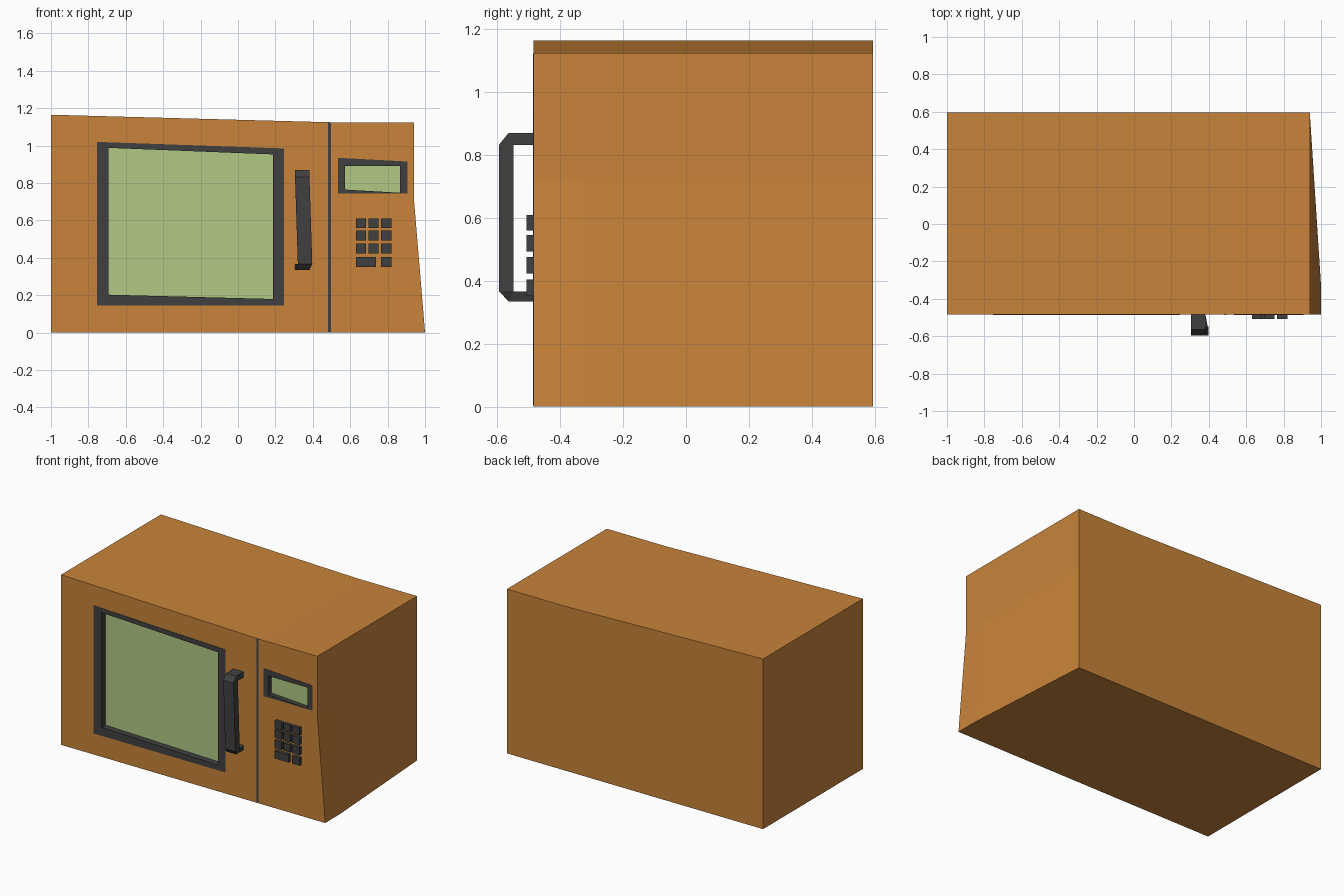
import bpy, bmesh

if "Cube" in bpy.data.objects:
    bpy.data.objects.remove(bpy.data.objects["Cube"])

FRONT, SPLIT, BACK = -0.485, -0.33, 0.595


def material(name, rgb):
    m = bpy.data.materials.new(name)
    m.diffuse_color = (*rgb, 1)
    m.use_nodes = True
    m.node_tree.nodes["Principled BSDF"].inputs["Base Color"].default_value = m.diffuse_color
    return m


ORANGE = material("orange", (0.58, 0.23, 0.042))
DARK = material("dark", (0.051, 0.051, 0.051))
GREEN = material("green", (0.44, 0.584, 0.231))


def finish(name, bm, mat):
    bmesh.ops.recalc_face_normals(bm, faces=bm.faces)
    me = bpy.data.meshes.new(name)
    bm.to_mesh(me)
    bm.free()
    me.materials.append(mat)
    ob = bpy.data.objects.new(name, me)
    bpy.context.collection.objects.link(ob)
    return ob


def loft(name, sections, mat, closed=False):
    """Join matching point loops; end caps unless the sections close on themselves."""
    bm = bmesh.new()
    rings = [[bm.verts.new(p) for p in s] for s in sections]
    pairs = list(zip(rings, rings[1:]))
    if closed:
        pairs.append((rings[-1], rings[0]))
    else:
        bm.faces.new(rings[0])
        bm.faces.new(rings[-1])
    n = len(rings[0])
    for a, b in pairs:
        for i in range(n):
            j = (i + 1) % n
            bm.faces.new((a[i], a[j], b[j], b[i]))
    return finish(name, bm, mat)


def at(pts, y):
    return [(x, y, z) for x, z in pts]


def prism(name, pts, y0, y1, mat):
    return loft(name, [at(pts, y0), at(pts, y1)], mat)


def rect(x0, x1, z0, z1):
    return [(x0, z0), (x1, z0), (x1, z1), (x0, z1)]


# Cabinet: sloped top, right side flaring towards the lower front corner
outline = [(-1, 0), (1, 0), (0.94, 0.72), (0.94, 1.125), (0.49, 1.125), (-1, 1.165)]
back = [(min(x, 0.94), z) for x, z in outline]
cabinet = loft("cabinet", [at(outline, FRONT), at(outline, SPLIT), at(back, BACK)], ORANGE)


def framed_pane(name, outer, inner, depth):
    """Dark frame set into the cabinet with a recessed green pane."""
    cutter = prism(name + "_cutter", outer, FRONT - 0.1, FRONT + depth + 0.01, DARK)
    cutter.hide_render = True
    mod = cabinet.modifiers.new(name, 'BOOLEAN')
    mod.operation, mod.solver, mod.object = 'DIFFERENCE', 'EXACT', cutter
    bpy.context.view_layer.objects.active = cabinet
    bpy.ops.object.modifier_apply(modifier=mod.name)
    bpy.data.objects.remove(cutter)
    y0, y1 = FRONT - 0.002, FRONT + depth + 0.01
    loft(name + "_frame", [at(outer, y0), at(inner, y0), at(inner, y1), at(outer, y1)],
         DARK, closed=True)
    prism(name + "_pane", inner, FRONT + depth, y1, GREEN)


# Door window and control display
framed_pane("window",
            [(-0.755, 0.145), (0.245, 0.145), (0.245, 0.985), (-0.755, 1.02)],
            [(-0.692, 0.203), (0.188, 0.18), (0.188, 0.953), (-0.692, 0.988)], 0.04)
framed_pane("display",
            [(0.535, 0.745), (0.905, 0.745), (0.905, 0.915), (0.535, 0.935)],
            [(0.572, 0.765), (0.866, 0.748), (0.866, 0.892), (0.572, 0.892)], 0.03)

# Seam between door and control panel
prism("door_seam", rect(0.482, 0.496, 0.004, 1.124), FRONT - 0.002, FRONT + 0.01, DARK)

# Door handle: chamfered bracket, cross-sections of (y, z, sideways shift)
outer = [(FRONT, 0.87, 0), (-0.565, 0.87, 0), (-0.595, 0.833, 0),
         (-0.595, 0.368, 0.015), (-0.565, 0.335, 0), (FRONT, 0.335, 0)]
inner = [(FRONT, 0.832, 0), (-0.548, 0.832, 0), (-0.548, 0.831, 0),
         (-0.548, 0.367, 0.015), (-0.548, 0.366, 0.012), (FRONT, 0.366, 0)]
sections = []
for (y, z, s), (yi, zi, si) in zip(outer, inner):
    sections.append([(0.305 + s, y, z), (0.382 + s, y, z),
                     (0.382 + si, yi, zi), (0.305 + si, yi, zi)])
loft("door_handle", sections, DARK)

# Keypad: three rows of three keys, then a wide key and a single key
columns = [(0.63, 0.684), (0.698, 0.75), (0.764, 0.82)]
rows = [(0.56, 0.61), (0.494, 0.546), (0.424, 0.476)]
keys = [(c, r) for r in rows for c in columns]
keys += [((0.63, 0.738), (0.352, 0.405)), (columns[2], (0.352, 0.405))]
for i, (c, r) in enumerate(keys):
    prism(f"key_{i + 1}", rect(*c, *r), FRONT - 0.022, FRONT + 0.005, DARK)
